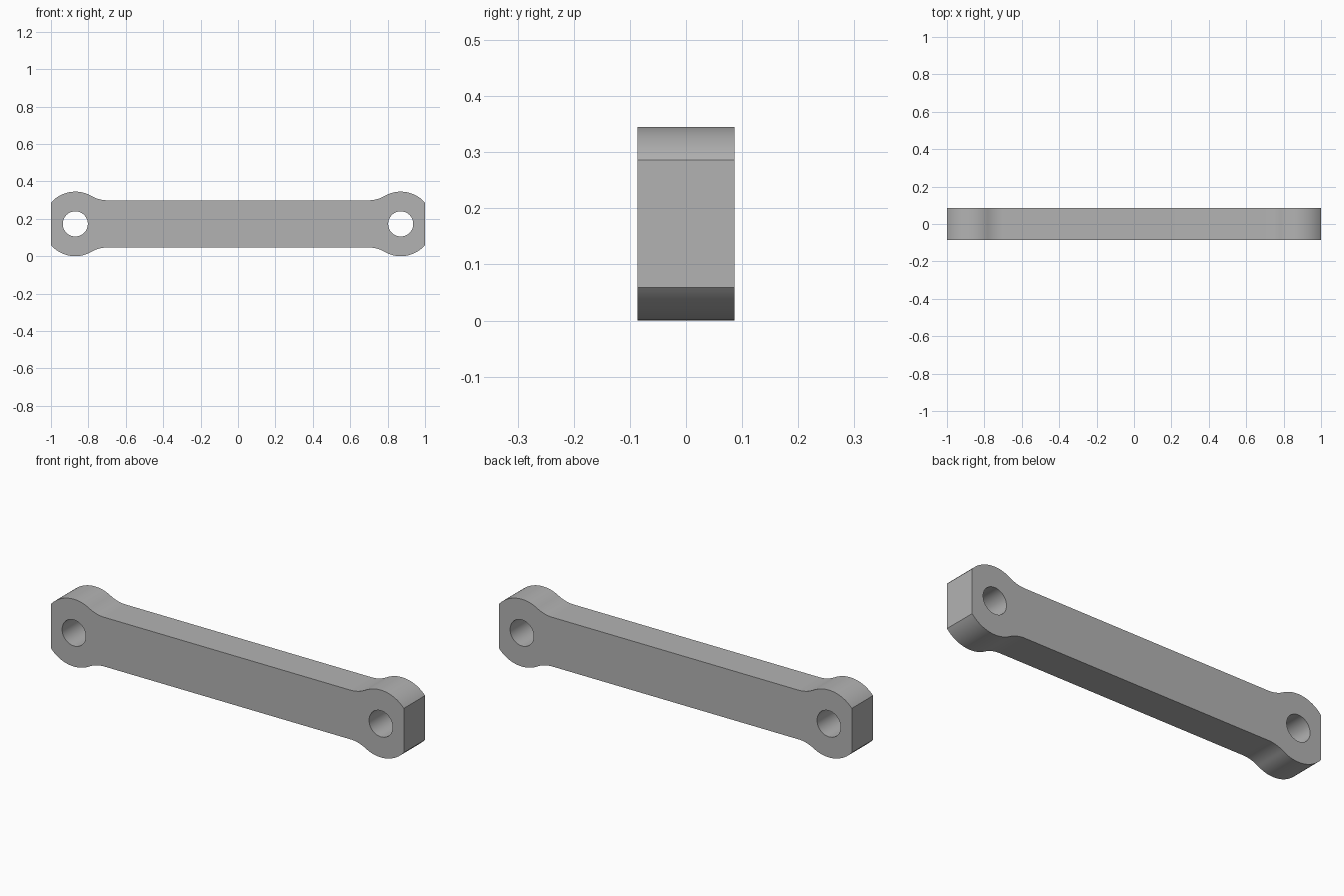
import bpy
import bmesh
from math import acos, atan2, cos, pi, sin, sqrt

THICK = 0.172      # depth of the bar along y
BOSS = 0.1725      # radius of the rounded ends
HOLE = 0.067       # radius of the pin holes
FILLET = 0.1725    # radius of the neck blend
BAR = 0.126        # half height of the straight bar
PIN_X = 0.87       # distance of each pin from the middle
END_X = 1.0        # flat end faces

old = bpy.data.objects.get("Cube")
if old:
    bpy.data.objects.remove(old, do_unlink=True)

grey = bpy.data.materials.new("mid_grey")
grey.use_nodes = True
colour = (0.45, 0.45, 0.45, 1)
grey.diffuse_color = colour
grey.node_tree.nodes["Principled BSDF"].inputs["Base Color"].default_value = colour


def arc(cx, cz, radius, start, end, steps):
    """Points along an arc in the xz plane."""
    angles = [start + (end - start) * i / steps for i in range(steps + 1)]
    return [(cx + radius * cos(a), cz + radius * sin(a)) for a in angles]


def prism(name, outline, depth):
    """Extrude an xz outline symmetrically along y."""
    bm = bmesh.new()
    face = bm.faces.new([bm.verts.new((x, -depth / 2, z + BOSS)) for x, z in outline])
    moved = bmesh.ops.extrude_face_region(bm, geom=[face])["geom"]
    bmesh.ops.translate(bm, vec=(0, depth, 0),
                        verts=[v for v in moved if isinstance(v, bmesh.types.BMVert)])
    bmesh.ops.recalc_face_normals(bm, faces=bm.faces)
    mesh = bpy.data.meshes.new(name)
    bm.to_mesh(mesh)
    bm.free()
    mesh.materials.append(grey)
    obj = bpy.data.objects.new(name, mesh)
    bpy.context.collection.objects.link(obj)
    return obj


# Quarter outline: truncated boss arc, then a tangent fillet into the bar
rise = BAR + FILLET
run = sqrt((BOSS + FILLET) ** 2 - rise ** 2)
tangent = atan2(rise, -run)
quarter = arc(PIN_X, 0, BOSS, acos((END_X - PIN_X) / BOSS), tangent, 24)
quarter += arc(PIN_X - run, rise, FILLET, tangent - pi, -pi / 2, 12)[1:]

# Mirror the quarter around both axes to close the link outline
half = quarter + [(-x, z) for x, z in reversed(quarter)]
link = prism("link_bar", half + [(x, -z) for x, z in reversed(half)], THICK)

# Pin holes through both ends
for side, x in (("left", PIN_X), ("right", -PIN_X)):
    cutter = prism(side + "_hole_cutter", arc(x, 0, HOLE, 0, 2 * pi, 64)[:-1], THICK * 2)
    cutter.hide_render = True
    cutter.hide_set(True)
    cut = link.modifiers.new(side + "_pin_hole", "BOOLEAN")
    cut.operation = "DIFFERENCE"
    cut.solver = "EXACT"
    cut.object = cutter

# Apply the cuts, then shade the curves smooth and keep edges crisp
bpy.ops.object.select_all(action="DESELECT")
link.select_set(True)
bpy.context.view_layer.objects.active = link
for name in [m.name for m in link.modifiers]:
    bpy.ops.object.modifier_apply(modifier=name)
for obj in [o for o in bpy.data.objects if o.name.endswith("_hole_cutter")]:
    bpy.data.objects.remove(obj, do_unlink=True)
bpy.ops.object.shade_smooth_by_angle(angle=pi / 6)
